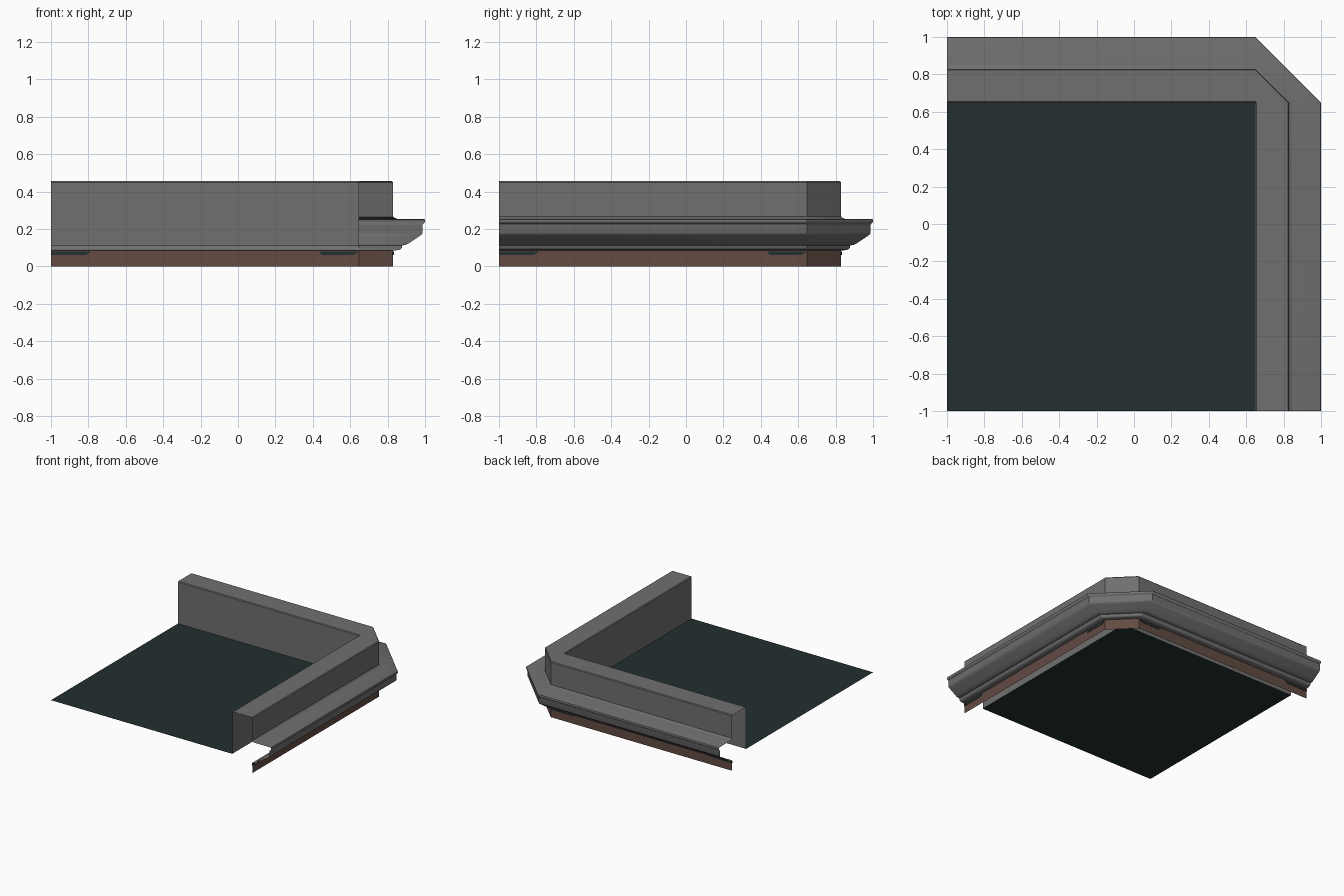
import bpy, bmesh

if "Cube" in bpy.data.objects:
    bpy.data.objects.remove(bpy.data.objects["Cube"])

C = 0.648      # inner corner of the parapet in x and y
WALL = 0.182   # wall thickness, measured outward from the corner


def material(name, rgb):
    m = bpy.data.materials.new(name)
    m.diffuse_color = (*rgb, 1.0)
    m.use_nodes = True
    m.node_tree.nodes["Principled BSDF"].inputs["Base Color"].default_value = m.diffuse_color
    return m


GREY = material("stone grey", (0.16, 0.16, 0.16))
BROWN = material("brick brown", (0.125, 0.07, 0.055))
TEAL = material("dark roofing", (0.017, 0.029, 0.029))


def finish(name, bm, mat, smooth=False):
    bmesh.ops.remove_doubles(bm, verts=bm.verts, dist=1e-5)
    me = bpy.data.meshes.new(name)
    bm.to_mesh(me)
    bm.free()
    me.materials.append(mat)
    ob = bpy.data.objects.new(name, me)
    bpy.context.collection.objects.link(ob)
    if smooth:
        bpy.ops.object.select_all(action='DESELECT')
        ob.select_set(True)
        bpy.context.view_layer.objects.active = ob
        bpy.ops.object.shade_smooth_by_angle(angle=0.6)
    return ob


def sweep(name, profile, mat, smooth=False):
    """Run an open (offset, height) profile round the chamfered corner."""
    bm = bmesh.new()
    rows = []
    for d, z in profile:
        path = [(-1, C + d), (C, C + d), (C + d, C), (C + d, -1)]
        rows.append([bm.verts.new((x, y, z)) for x, y in path])
    for a, b in zip(rows, rows[1:]):
        for i in range(3):
            quad = [a[i], a[i + 1], b[i + 1], b[i]]
            # the inner corner has no chamfer, so skip coincident points
            pts = []
            for v in quad:
                if all((v.co - p.co).length > 1e-5 for p in pts):
                    pts.append(v)
            if len(pts) > 2:
                bm.faces.new(pts)
    return finish(name, bm, mat, smooth)


# parapet: inner face, coping and outer face with softened top edges
sweep("parapet", [(0, 0.11), (0, 0.45), (0.006, 0.456), (WALL - 0.006, 0.456),
                  (WALL, 0.45), (WALL, 0.265)], GREY)

# moulded cornice around the outside
sweep("cornice", [(WALL, 0.267), (0.192, 0.258), (0.203, 0.255), (0.343, 0.255),
                  (0.35, 0.252), (0.352, 0.247), (0.352, 0.239), (0.348, 0.233),
                  (0.341, 0.228), (0.339, 0.222), (0.339, 0.18), (0.335, 0.172),
                  (0.322, 0.162), (0.277, 0.132), (0.26, 0.12), (0.245, 0.114),
                  (0.23, 0.113), (0.228, 0.1), (0.222, 0.092), (0.212, 0.088),
                  (WALL, 0.085)], GREY, True)

# brick wall strip below the cornice
sweep("lower_wall", [(WALL, 0.085), (WALL, 0)], BROWN)

# flat roof surface
bm = bmesh.new()
bm.faces.new([bm.verts.new((x, y, 0.11)) for x, y in
              [(-1, -1), (C, -1), (C, C), (-1, C)]])
finish("roof_floor", bm, TEAL)


# thin dark inlays near the top of the lower wall
def inlay(name, a, b, side):
    bm = bmesh.new()
    z0, z1, t = 0.062, 0.079, 0.003
    outline = [(a, z1), (a + 0.012 * (a > -1), z0), (b - 0.025, z0), (b, z1 - 0.006), (b, z1)]
    loops = []
    for off in (C + WALL - t, C + WALL + t):
        loops.append([bm.verts.new((u, off, z) if side == "back" else (off, u, z))
                      for u, z in outline])
    bm.faces.new(loops[0])
    bm.faces.new(loops[1][::-1])
    for i in range(len(outline)):
        j = (i + 1) % len(outline)
        bm.faces.new([loops[0][i], loops[1][i], loops[1][j], loops[0][j]])
    bmesh.ops.recalc_face_normals(bm, faces=bm.faces)
    finish(name, bm, TEAL)


for side in ("back", "right"):
    inlay(side + "_inlay_end", -1, -0.79, side)
    inlay(side + "_inlay_corner", 0.435, 0.64, side)
